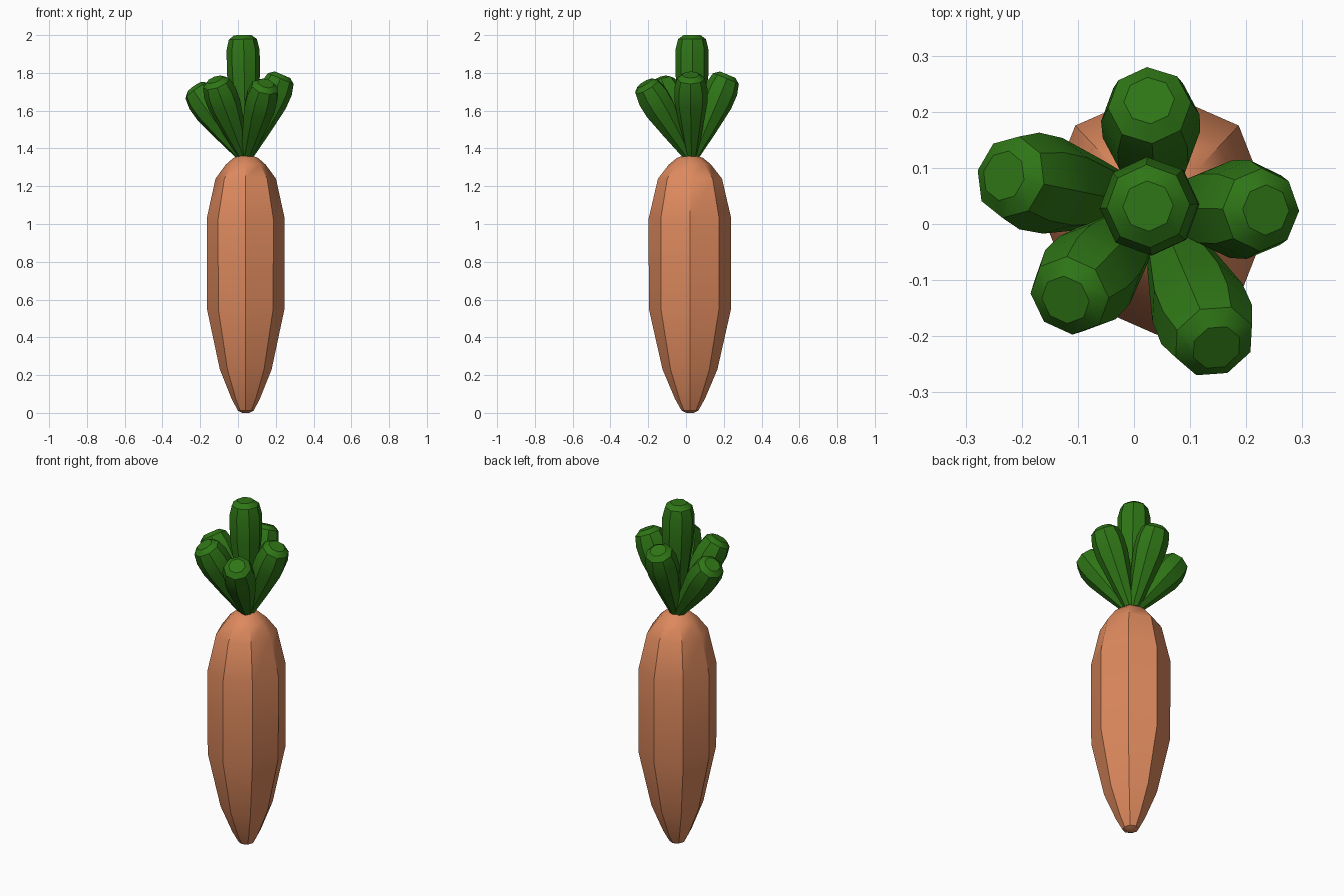
import bpy, bmesh, math
from mathutils import Vector, Matrix

if "Cube" in bpy.data.objects:
    bpy.data.objects.remove(bpy.data.objects["Cube"])

def material(name, rgb):
    m = bpy.data.materials.new(name)
    m.diffuse_color = (*rgb, 1)
    m.use_nodes = True
    m.node_tree.nodes["Principled BSDF"].inputs["Base Color"].default_value = m.diffuse_color
    return m

def lathe(name, profile, mat, matrix, sides=8):
    """Closed octagonal solid from (radius, height) rings, listed bottom to top."""
    bm = bmesh.new()
    rings = [[bm.verts.new((r * math.cos(2 * math.pi * i / sides),
                            r * math.sin(2 * math.pi * i / sides), z))
              for i in range(sides)] for r, z in profile]
    for a, b in zip(rings, rings[1:]):
        for i in range(sides):
            j = (i + 1) % sides
            bm.faces.new((a[i], a[j], b[j], b[i]))
    bm.faces.new(rings[0][::-1])
    bm.faces.new(rings[-1])
    bm.transform(matrix)
    mesh = bpy.data.meshes.new(name)
    bm.to_mesh(mesh)
    bm.free()
    mesh.materials.append(mat)
    ob = bpy.data.objects.new(name, mesh)
    bpy.context.collection.objects.link(ob)
    bpy.ops.object.select_all(action='DESELECT')
    ob.select_set(True)
    bpy.context.view_layer.objects.active = ob
    bpy.ops.object.shade_smooth_by_angle(angle=math.radians(35))
    return ob

orange = material("orange", (0.72, 0.25, 0.11))
green = material("green", (0.028, 0.18, 0.008))

# Tapered root, slightly deeper than wide
root_profile = [(0.018, 0.0), (0.042, 0.012), (0.075, 0.075), (0.137, 0.23),
                (0.204, 0.545), (0.206, 0.8), (0.206, 1.03), (0.16, 1.24),
                (0.105, 1.315), (0.065, 1.35), (0.03, 1.363)]
lathe("root", root_profile, orange,
      Matrix.Translation((0.041, 0.021, 0)) @ Matrix.Diagonal((1, 1.06, 1, 1)))

# Club-shaped stalks: radius and height, the head keeps its size, the stem stretches
crown = Vector((0.04, 0.03, 1.335))

def stalk(name, tip, roll=0):
    tip = Vector(tip)
    base = crown.lerp(tip, 0.06)
    axis = tip - base
    n = axis.length
    profile = [(0.03, 0), (0.062, n * 0.35), (0.087, n * 0.66), (0.088, n - 0.08),
               (0.074, n - 0.022), (0.045, n)]
    turn = axis.to_track_quat('Z', 'Y').to_matrix().to_4x4()
    lathe(name, profile, green,
          Matrix.Translation(base) @ turn @ Matrix.Rotation(math.radians(roll), 4, 'Z'))

stalk("stalk_centre", (0.025, 0.032, 2.0), 10)
stalk("stalk_right", (0.235, 0.025, 1.79))
stalk("stalk_back", (0.027, 0.22, 1.79))
stalk("stalk_left", (-0.232, 0.086, 1.725))
stalk("stalk_front_left", (-0.122, -0.135, 1.765))
stalk("stalk_front_right", (0.147, -0.22, 1.745))
